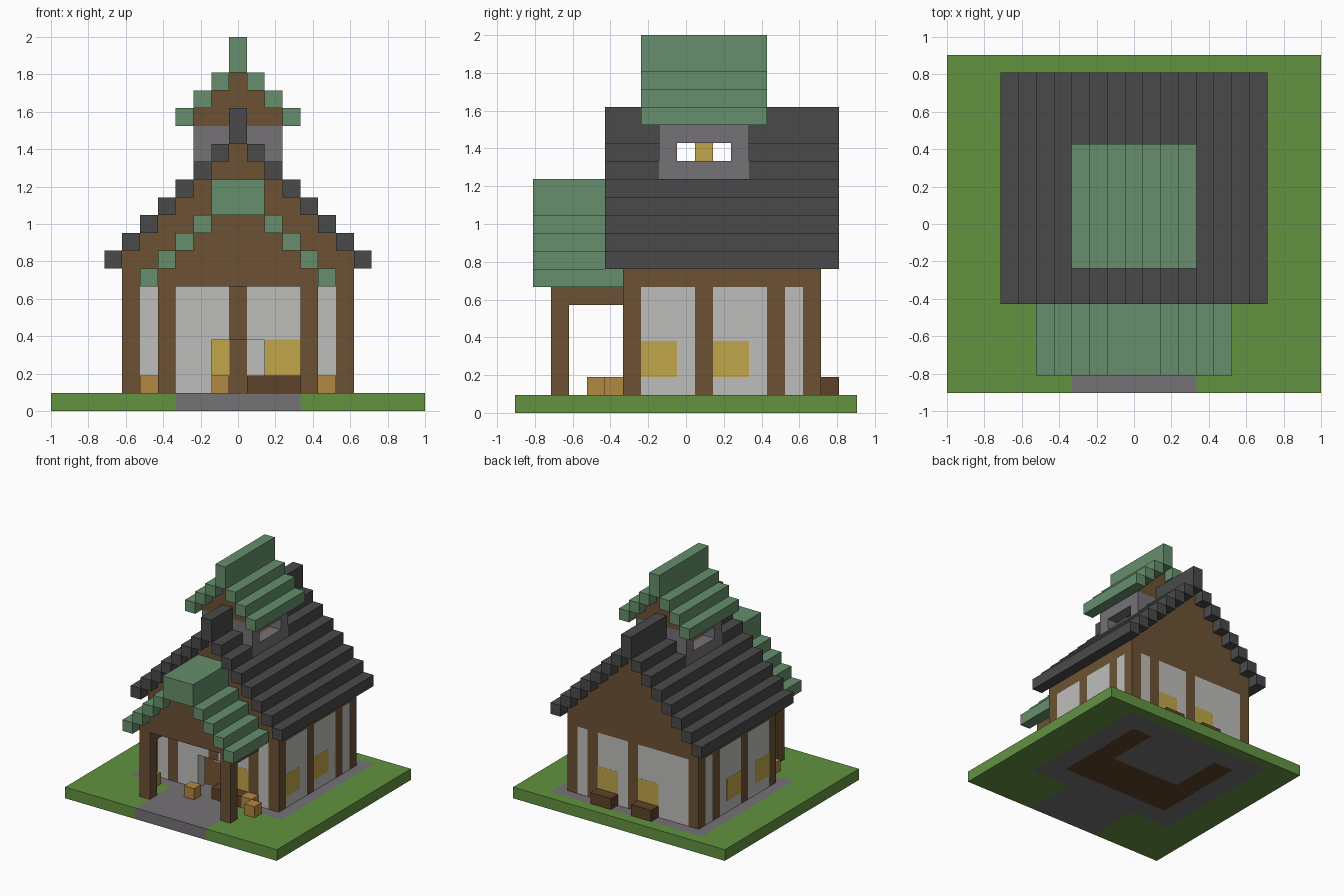
import bpy
import bmesh
from mathutils import Matrix, Vector

UNIT = 2 / 21  # edge of one building block


def material(name, red, green, blue):
    """Flat colour from display values, stored as linear."""
    linear = [((c / 255 + 0.055) / 1.055) ** 2.4 for c in (red, green, blue)]
    mat = bpy.data.materials.new(name)
    mat.use_nodes = True
    mat.diffuse_color = (*linear, 1)
    shader = mat.node_tree.nodes["Principled BSDF"]
    shader.inputs["Base Color"].default_value = (*linear, 1)
    shader.inputs["Roughness"].default_value = 0.9
    return mat


GRASS = material("grass green", 98, 147, 64)
STONE = material("stone grey", 118, 114, 118)
TIMBER = material("timber brown", 108, 82, 52)
DARK_WOOD = material("dark wood", 94, 66, 40)
CRATE = material("crate tan", 180, 136, 68)
GLASS = material("pale glass", 190, 190, 187)
GOLD = material("warm gold", 192, 166, 74)
SLATE = material("dark slate", 74, 74, 75)
COPPER = material("copper green", 102, 143, 108)


def finish(name, bm, mats):
    mesh = bpy.data.meshes.new(name)
    bm.to_mesh(mesh)
    bm.free()
    for mat in mats:
        mesh.materials.append(mat)
    obj = bpy.data.objects.new(name, mesh)
    bpy.context.collection.objects.link(obj)
    return obj


def blocks(name, mat, cells, grow=0):
    """Boxes given as inclusive block ranges along x, y and z."""
    bm = bmesh.new()
    for ranges in cells:
        lo = Vector([min(r) for r in ranges])
        hi = Vector([max(r) for r in ranges])
        size = hi - lo + Vector((1, 1, 1)) * (1 + grow)
        centre = (lo + hi) / 2 + Vector((0, 0, 0.5))
        place = Matrix.Translation(centre * UNIT) @ Matrix.Diagonal((*(size * UNIT), 1))
        bmesh.ops.create_cube(bm, size=1, matrix=place)
    return finish(name, bm, [mat])


def at(i):
    return (i, i)


def both(x):
    """The same x range on the two sides of the model."""
    return [x, (-x[1], -x[0])]


cube = bpy.data.objects.get("Cube")
if cube:
    bpy.data.objects.remove(cube, do_unlink=True)


# Ground slab: lawn, paving, path and wooden floor
def ground_index(x, y):
    x = abs(x)
    if x < 5.5 and -2.5 < y < 6.5 and not (x < 3.5 and y > 1.5):
        return 2
    if (x < 7.5 and -4.5 < y < 8.5) or (x < 3.5 and y < -4.5):
        return 1
    return 0


bm = bmesh.new()
bmesh.ops.create_grid(bm, x_segments=21, y_segments=19, size=1)
for v in bm.verts:
    v.co.y *= 19 / 21
top = bmesh.ops.extrude_face_region(bm, geom=bm.faces[:])["geom"]
for v in top:
    if isinstance(v, bmesh.types.BMVert):
        v.co.z += UNIT
bmesh.ops.recalc_face_normals(bm, faces=bm.faces[:])
for face in bm.faces:
    c = face.calc_center_median() / UNIT
    face.material_index = ground_index(c.x, c.y)
finish("ground", bm, [GRASS, STONE, DARK_WOOD])

# House walls
FRONT, BACK, SIDE = -3, 7, 6
WALL = (1, 6)
LENGTH = (FRONT, BACK)

posts = [(at(x), at(y), WALL) for x in (-SIDE, SIDE) for y in (FRONT, 1, 5, BACK)]
posts += [(at(x), at(FRONT), WALL) for x in (-4, 4)]
posts += [(at(x), at(BACK), WALL) for x in (0, 4)]
posts.append((at(0), at(FRONT), (4, 6)))
blocks("wall_posts", TIMBER, posts)

panes = [(at(x), y, WALL) for x in (-SIDE, SIDE) for y in ((-2, 0), (2, 4), at(6))]
panes += [(at(x), at(FRONT), WALL) for x in (-5, 5)]
for x in both((1, 3)):
    panes.append((x, at(FRONT), (4, 6)))
for x in both((2, 3)):
    panes.append((x, at(FRONT), (1, 3)))
panes += [(x, at(BACK), WALL) for x in ((-5, -1), (1, 3), at(5))]
blocks("windows", GLASS, panes)

LIT = (2, 3)
lit = [(at(x), y, LIT) for x in (-SIDE, SIDE) for y in ((-2, -1), (2, 3))]
lit += [((2, 3), at(y), LIT) for y in (FRONT, BACK)]
lit.append(((-2, -1), at(BACK), LIT))
blocks("lit_panes", GOLD, lit, grow=0.02)

# Main gable, open where the tower chamber sits
TOWER = (-1, 3)
gable = [((-SIDE, SIDE), LENGTH, at(7))]
gable += [((k - SIDE, SIDE - k), LENGTH, at(8 + k)) for k in range(6)]
BEFORE, AFTER = (FRONT, -2), (4, BACK)
gable += [(at(0), y, at(14)) for y in (BEFORE, AFTER)]
blocks("main_gable", TIMBER, gable)

# Stepped slate roof
roof = []
for k in range(7):
    spans = [(-4, 8)] if k < 5 else [(-4, -2), (4, 8)]
    for x in both(at(7 - k)):
        roof += [(x, y, at(8 + k)) for y in spans]
roof += [(at(0), y, (15, 16)) for y in ((-4, -2), (4, 8))]
blocks("main_roof", SLATE, roof)

# Tower with see-through side openings
tower = [(x, TOWER, at(z)) for x in both(at(2)) for z in (13, 15)]
tower += [(x, at(y), at(14)) for x in both(at(2)) for y in TOWER]
tower += [((-1, 1), at(y), (14, 15)) for y in TOWER]
blocks("tower_walls", STONE, tower)
blocks("tower_lantern", GOLD, [(at(0), at(1), at(14))])
blocks("tower_gable", TIMBER,
       [((k - 2, 2 - k), TOWER, at(16 + k)) for k in range(3)])
cap = [(x, (-2, 4), at(16 + k)) for k in range(3) for x in both(at(3 - k))]
cap.append((at(0), (-2, 4), (19, 20)))
blocks("tower_roof", COPPER, cap)

# Porch
blocks("porch_posts", TIMBER, [(x, at(-7), WALL) for x in both(at(4))])
blocks("porch_beams", TIMBER, [(x, (-6, -4), at(6)) for x in both(at(4))])
blocks("porch_gable", TIMBER,
       [((k - 4, 4 - k), (-7, -4), at(7 + k)) for k in range(4)])
porch = [(x, (-8, -4), at(7 + k)) for k in range(4) for x in both(at(5 - k))]
porch.append(((-1, 1), (-8, -4), (11, 12)))
blocks("porch_roof", COPPER, porch)

# Crates and benches
blocks("crates", CRATE, [(at(x), at(y), at(1))
                         for x, y in ((4, -4), (5, -5), (-5, -5), (-1, -5))])
blocks("front_bench", DARK_WOOD, [((1, 3), at(-4), at(1))])
blocks("back_benches", DARK_WOOD, [(x, at(8), at(1)) for x in ((2, 3), (-2, -1))])
